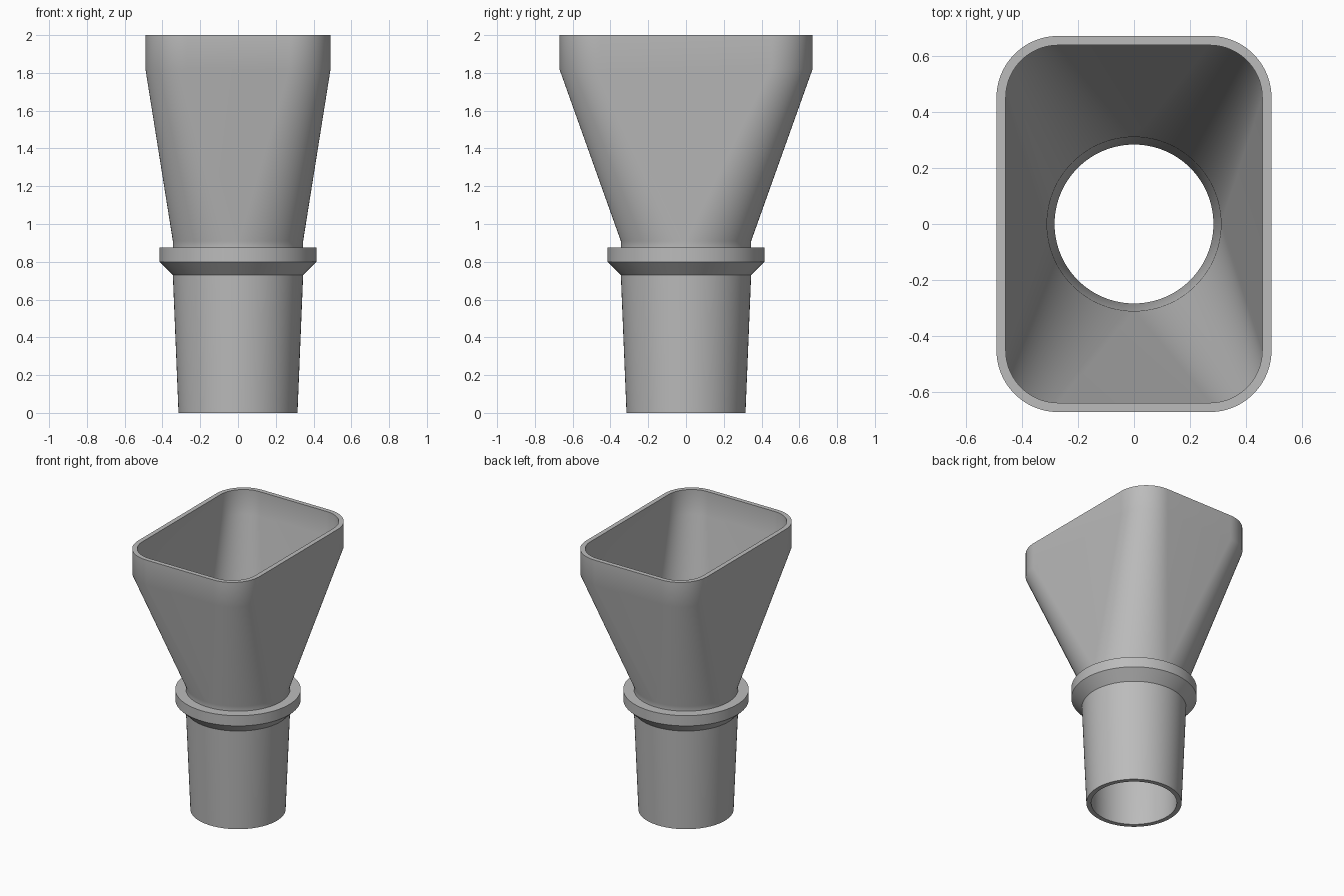
import bpy, bmesh
from math import cos, sin, pi

cube = bpy.data.objects.get("Cube")
if cube:
    bpy.data.objects.remove(cube, do_unlink=True)

ARC = 24  # segments per quarter turn
CX, CY = 0.27, 0.45  # corner arc centres of the rectangular mouth


def section(z, radius, cx=0.0, cy=0.0):
    """Rounded rectangle ring; a circle when the corner centres are at zero."""
    ring = []
    for q, (sx, sy) in enumerate([(1, 1), (-1, 1), (-1, -1), (1, -1)]):
        for i in range(ARC + 1):
            a = (q + i / ARC) * pi / 2
            ring.append((sx * cx + radius * cos(a), sy * cy + radius * sin(a), z))
    return ring


grey = bpy.data.materials.new("grey plastic")
grey.use_nodes = True
colour = (0.5, 0.5, 0.5, 1)
grey.diffuse_color = colour
grey.node_tree.nodes["Principled BSDF"].inputs["Base Color"].default_value = colour

# Closed wall: up the outside, over the rim, down the inside
sections = [
    section(0, 0.315),            # tapered spigot
    section(0.73, 0.345),
    section(0.80, 0.415),         # collar
    section(0.875, 0.415),
    section(0.875, 0.345),
    section(0.91, 0.345),         # round to rectangular transition
    section(1.82, 0.22, CX, CY),
    section(2, 0.22, CX, CY),     # mouth rim
    section(2, 0.187, CX, CY),
    section(1.82, 0.187, CX, CY),
    section(0.91, 0.31),          # inner bore
    section(0, 0.283),
]

bm = bmesh.new()
rings = [[bm.verts.new(p) for p in s] for s in sections]
count = len(rings[0])
for k, low in enumerate(rings):
    high = rings[(k + 1) % len(rings)]
    for i in range(count):
        j = (i + 1) % count
        bm.faces.new((low[i], low[j], high[j], high[i]))
# Merge the doubled quarter points on the round sections
bmesh.ops.remove_doubles(bm, verts=bm.verts, dist=0.0001)
bmesh.ops.recalc_face_normals(bm, faces=bm.faces)

mesh = bpy.data.meshes.new("funnel_adapter")
bm.to_mesh(mesh)
bm.free()
mesh.materials.append(grey)
adapter = bpy.data.objects.new("funnel_adapter", mesh)
bpy.context.collection.objects.link(adapter)

bpy.ops.object.select_all(action="DESELECT")
adapter.select_set(True)
bpy.context.view_layer.objects.active = adapter
bpy.ops.object.shade_smooth_by_angle(angle=pi / 6)
